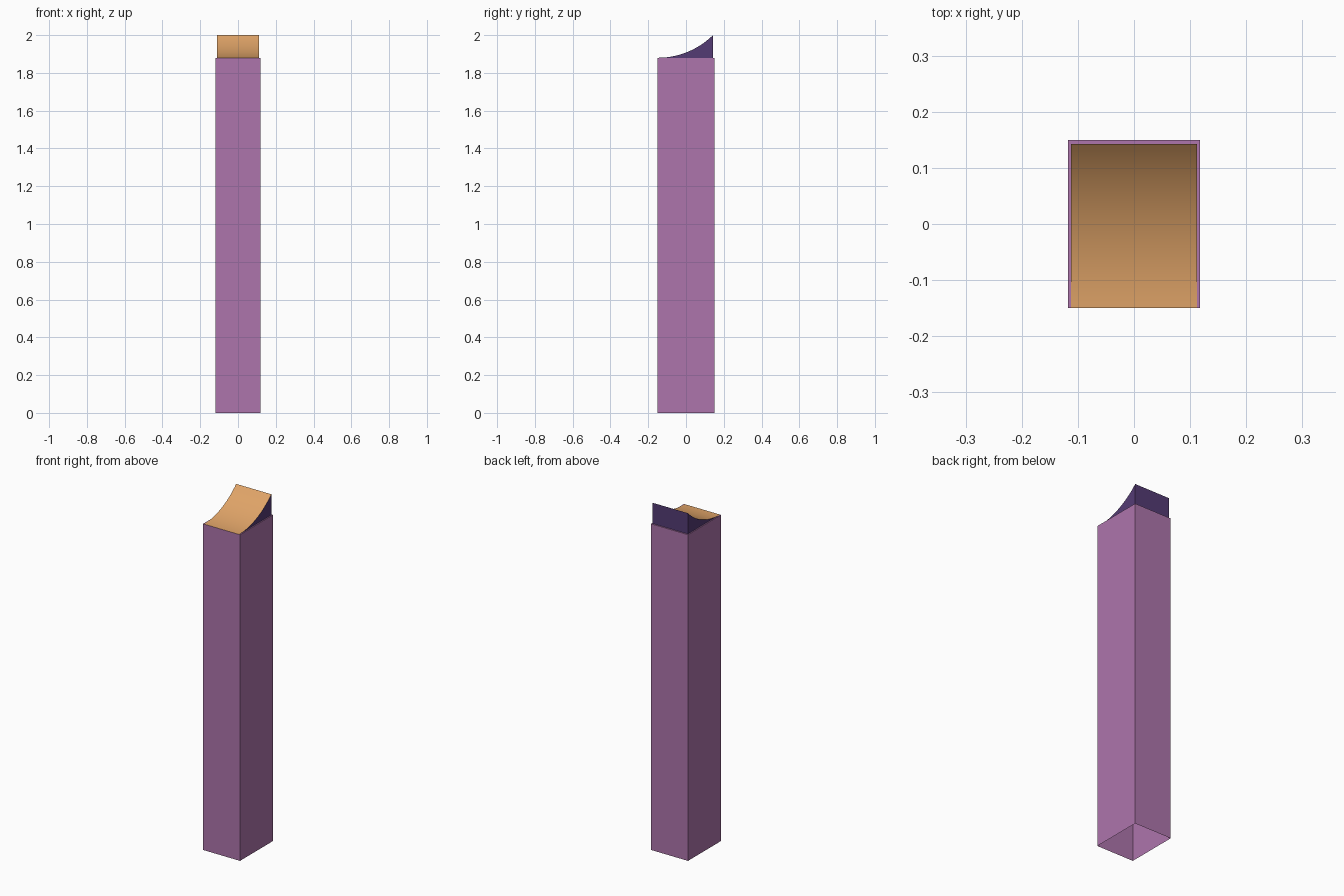
import bpy, bmesh, math

if "Cube" in bpy.data.objects:
    bpy.data.objects.remove(bpy.data.objects["Cube"])


def material(name, rgb):
    # sRGB 0-255 to linear diffuse colour
    lin = [(c / 255 / 12.92) if c / 255 <= 0.04045 else ((c / 255 + 0.055) / 1.055) ** 2.4 for c in rgb]
    m = bpy.data.materials.new(name)
    m.diffuse_color = (*lin, 1)
    m.use_nodes = True
    m.node_tree.nodes["Principled BSDF"].inputs["Base Color"].default_value = m.diffuse_color
    return m


def add_object(name, bm, mats):
    bmesh.ops.recalc_face_normals(bm, faces=bm.faces)
    mesh = bpy.data.meshes.new(name)
    bm.to_mesh(mesh)
    bm.free()
    for m in mats:
        mesh.materials.append(m)
    ob = bpy.data.objects.new(name, mesh)
    bpy.context.collection.objects.link(ob)
    return ob


purple = material("mauve purple", (174, 117, 172))
dark = material("dark violet", (84, 59, 116))
orange = material("tan orange", (224, 164, 104))

BODY_W, BODY_D, BODY_H = 0.236, 0.30, 1.88

# Tall body: a box with an open underside
bm = bmesh.new()
bmesh.ops.create_cube(bm, size=1)
for v in bm.verts:
    v.co = (v.co.x * BODY_W, v.co.y * BODY_D, (v.co.z + 0.5) * BODY_H)
bm.normal_update()
bmesh.ops.delete(bm, geom=[f for f in bm.faces if f.normal.z < -0.5], context='FACES_ONLY')
add_object("post_body", bm, [purple])

# Wedge cap: concave arc swept across x, flat dark sides and back
HALF, FRONT, BACK, RISE, STEPS = 0.112, -0.15, 0.143, 0.12, 20
run = BACK - FRONT
end = 2 * math.atan2(RISE, run)
radius = run / math.sin(end)
profile = [(FRONT + radius * math.sin(end * i / STEPS),
            BODY_H + radius * (1 - math.cos(end * i / STEPS))) for i in range(STEPS + 1)]
profile.append((BACK, BODY_H))

bm = bmesh.new()
left, right = [[bm.verts.new((x, y, z)) for y, z in profile] for x in (-HALF, HALF)]
bm.faces.new(left)
bm.faces.new(right)
for i in range(STEPS + 1):
    f = bm.faces.new((left[i], right[i], right[i + 1], left[i + 1]))
    if i < STEPS:
        f.material_index = 1
        f.smooth = True
# Hard edges where the arc meets the sides and back
for e in bm.edges:
    if len({f.material_index for f in e.link_faces}) > 1:
        e.smooth = False
add_object("curved_wedge_cap", bm, [dark, orange])
